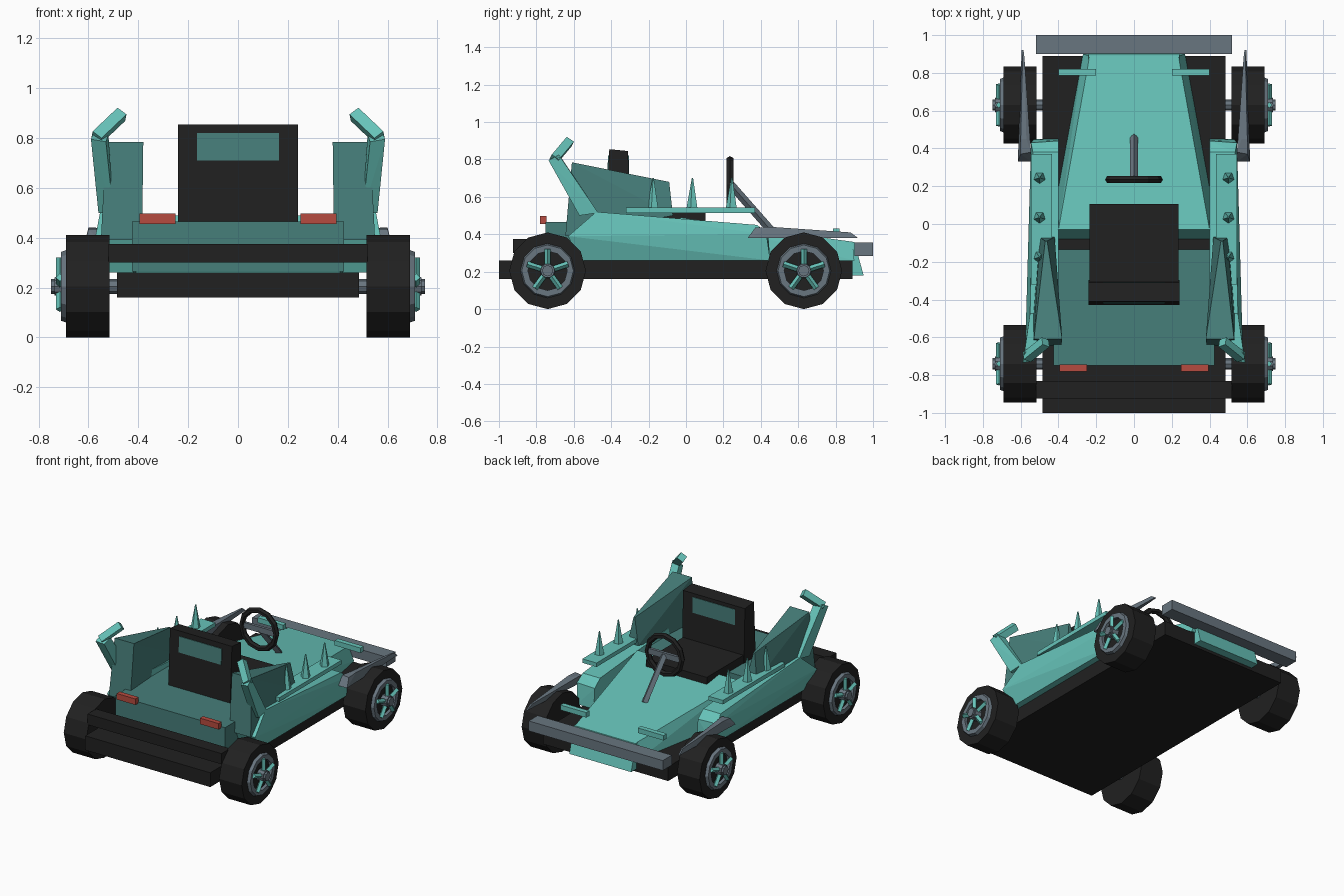
import bpy, bmesh, math
from mathutils import Vector

if "Cube" in bpy.data.objects:
    bpy.data.objects.remove(bpy.data.objects["Cube"])


def material(name, rgb):
    m = bpy.data.materials.new(name)
    m.diffuse_color = (*rgb, 1)
    m.use_nodes = True
    m.node_tree.nodes["Principled BSDF"].inputs["Base Color"].default_value = m.diffuse_color
    return m


TEAL = material("bright teal", (0.135, 0.55, 0.49))
DARK = material("dark teal", (0.062, 0.21, 0.195))
BLACK = material("black", (0.015, 0.015, 0.015))
STEEL = material("steel grey", (0.14, 0.18, 0.215))
RED = material("lamp red", (0.47, 0.07, 0.05))


def finish(name, bm, mat):
    bmesh.ops.recalc_face_normals(bm, faces=bm.faces)
    me = bpy.data.meshes.new(name)
    bm.to_mesh(me)
    bm.free()
    me.materials.append(mat)
    ob = bpy.data.objects.new(name, me)
    bpy.context.collection.objects.link(ob)
    return ob


def hull(name, pts, mat):
    """Convex solid around a few corner points."""
    bm = bmesh.new()
    for p in pts:
        bm.verts.new(p)
    res = bmesh.ops.convex_hull(bm, input=bm.verts)
    junk = {g for g in res["geom_interior"] + res["geom_unused"] if isinstance(g, bmesh.types.BMVert)}
    bmesh.ops.delete(bm, geom=list(junk), context="VERTS")
    bmesh.ops.dissolve_limit(bm, angle_limit=0.01, verts=bm.verts, edges=bm.edges)
    return finish(name, bm, mat)


def box(name, x, y, z, mat):
    return hull(name, [(a, b, c) for a in x for b in y for c in z], mat)


def beam(name, a, b, r, mat, n=6, r2=None):
    """Straight bar or cone between two points."""
    a, b = Vector(a), Vector(b)
    bm = bmesh.new()
    bmesh.ops.create_cone(bm, cap_ends=True, segments=n, radius1=r,
                          radius2=r if r2 is None else r2, depth=(b - a).length)
    rot = (b - a).to_track_quat("Z", "Y").to_matrix()
    for v in bm.verts:
        v.co = rot @ v.co + (a + b) / 2
    return finish(name, bm, mat)


def lathe(name, profile, centre, s, mat, n=12):
    """Closed (x, radius) profile turned around a sideways axis."""
    bm = bmesh.new()
    rings = []
    for i in range(n):
        t = 2 * math.pi * i / n
        rings.append([bm.verts.new((s * x, centre[0] + r * math.cos(t), centre[1] + r * math.sin(t)))
                      for x, r in profile])
    k = len(profile)
    for i in range(n):
        p, q = rings[i], rings[(i + 1) % n]
        for j in range(k):
            bm.faces.new((p[j], p[(j + 1) % k], q[(j + 1) % k], q[j]))
    bmesh.ops.remove_doubles(bm, verts=bm.verts, dist=0.0001)
    return finish(name, bm, mat)


# chassis, rear bar, rear deck and lamps
box("chassis", (-.485, .485), (-1, .89), (.16, .26), BLACK)
box("rear_bar", (-.52, .52), (-.925, -.83), (.30, .375), BLACK)
box("rear_deck", (-.425, .425), (-.75, -.135), (.265, .465), DARK)
box("front_bumper", (-.52, .52), (.9, 1.0), (.285, .355), STEEL)

# hood and nose lip
hull("hood", [(s * x, y, z) for s in (1, -1) for x, y, z in (
    (.40, -.03, .49), (.45, -.08, .26), (.235, .89, .36), (.27, .90, .26))], TEAL)
hull("nose_lip", [(s * .24, y, z) for s in (1, -1) for y, z in (
    (.87, .36), (.90, .36), (.89, .18), (.95, .18))], TEAL)

# seat with a reclined back and panels on both sides
box("seat_cushion", (-.235, .235), (-.33, .105), (.42, .52), BLACK)
hull("seat_back", [(s * .24, y, z) for s in (1, -1) for y, z in (
    (-.43, .46), (-.30, .46), (-.41, .855), (-.31, .845))], BLACK)
for label, low, high in (("rear", -.419, -.412), ("front", -.310, -.302)):
    hull("seat_panel_" + label, [(x, y + d, z) for x in (-.165, .165) for d in (-.004, .004)
                                 for y, z in ((low, .71), (high - (.008 if label == "front" else 0), .82))], DARK)

# steering wheel, spoke and column
lathe_pts = []
bm = bmesh.new()
rings = []
for i in range(12):
    t = 2 * math.pi * i / 12
    ring = []
    for j in range(6):
        u = 2 * math.pi * j / 6
        r = .133 + .02 * math.cos(u)
        ring.append(bm.verts.new((r * math.cos(t), .235 + .021 * math.sin(u), .665 + r * math.sin(t))))
    rings.append(ring)
for i in range(12):
    for j in range(6):
        p, q = rings[i], rings[(i + 1) % 12]
        bm.faces.new((p[j], p[(j + 1) % 6], q[(j + 1) % 6], q[j]))
finish("steering_wheel", bm, BLACK)
box("steering_spoke", (-.125, .125), (.228, .248), (.645, .685), STEEL)
beam("steering_column", (0, .24, .665), (0, .46, .415), .022, STEEL, 4)

for s, side in ((1, "right"), (-1, "left")):
    def mirror(pts):
        return [(s * x, y, z) for x, y, z in pts]

    # side pod
    hull("side_pod_" + side, mirror((
        (.40, -.48, .52), (.55, -.48, .52), (.40, .38, .45), (.535, .38, .45),
        (.40, -.63, .39), (.575, -.63, .39), (.40, .44, .40), (.545, .43, .40),
        (.42, -.57, .26), (.53, -.57, .26), (.40, .45, .26), (.53, .45, .26))), TEAL)

    # spiked rail
    box("spike_rail_" + side, (s * .435, s * .545), (-.32, .37), (.515, .543), TEAL)
    for i, y in enumerate((-.175, .035, .245)):
        beam(f"spike_{side}_{i}", (s * .5, y, .535), (s * .5, y, .70), .033, TEAL, 5, .004)

    # rear fin, strut and horn
    hull("rear_fin_" + side, mirror((
        (.38, -.61, .785), (.53, -.61, .785), (.385, -.645, .39), (.55, -.645, .39),
        (.46, -.09, .68), (.47, -.09, .68), (.42, -.07, .50), (.50, -.07, .50))), DARK)
    hull("fin_strut_" + side, mirror((
        (.50, -.47, .515), (.55, -.47, .515), (.50, -.57, .50), (.56, -.57, .50),
        (.52, -.67, .815), (.58, -.68, .825), (.53, -.725, .785), (.59, -.735, .795))), TEAL)
    beam("fin_horn_" + side, (s * .568, -.705, .80), (s * .468, -.625, .895), .033, TEAL, 4)

    # fender blade over the far wheel
    hull("fender_blade_" + side, mirror((
        (.545, .33, .38), (.615, .33, .38), (.545, .38, .435), (.60, .37, .435),
        (.57, .45, .44), (.60, .45, .44), (.58, .88, .41), (.59, .88, .41),
        (.585, .92, .38), (.595, .92, .38))), STEEL)

    # hood tab and tail lamp
    box("hood_tab_" + side, (s * .20, s * .40), (.785, .82), (.395, .43), TEAL)
    box("tail_lamp_" + side, (s * .25, s * .395), (-.78, -.745), (.455, .497), RED)

    # wheels
    for end, y in (("near", -.74), ("far", .63)):
        tag = f"{end}_{side}"
        c = (y, .205)
        lathe("tyre_" + tag, [(.515, 0), (.515, .205), (.69, .205), (.69, 0)], c, s, BLACK)
        lathe("rim_" + tag, [(.685, .147), (.71, .138), (.71, .105), (.685, .105)], c, s, STEEL)
        beam("axle_" + tag, (s * .44, *c), (s * .75, *c), .03, STEEL, 8)
        lathe("hub_" + tag, [(.685, 0), (.685, .042), (.737, .038), (.737, 0)], c, s, STEEL, 10)
        for i in range(5):
            t = math.pi / 2 + i * 2 * math.pi / 5
            d = Vector((0, math.cos(t), math.sin(t)))
            o = Vector((s * .715, *c))
            beam(f"spoke_{tag}_{i}", o + d * .03, o + d * .115, .016, TEAL, 4)
